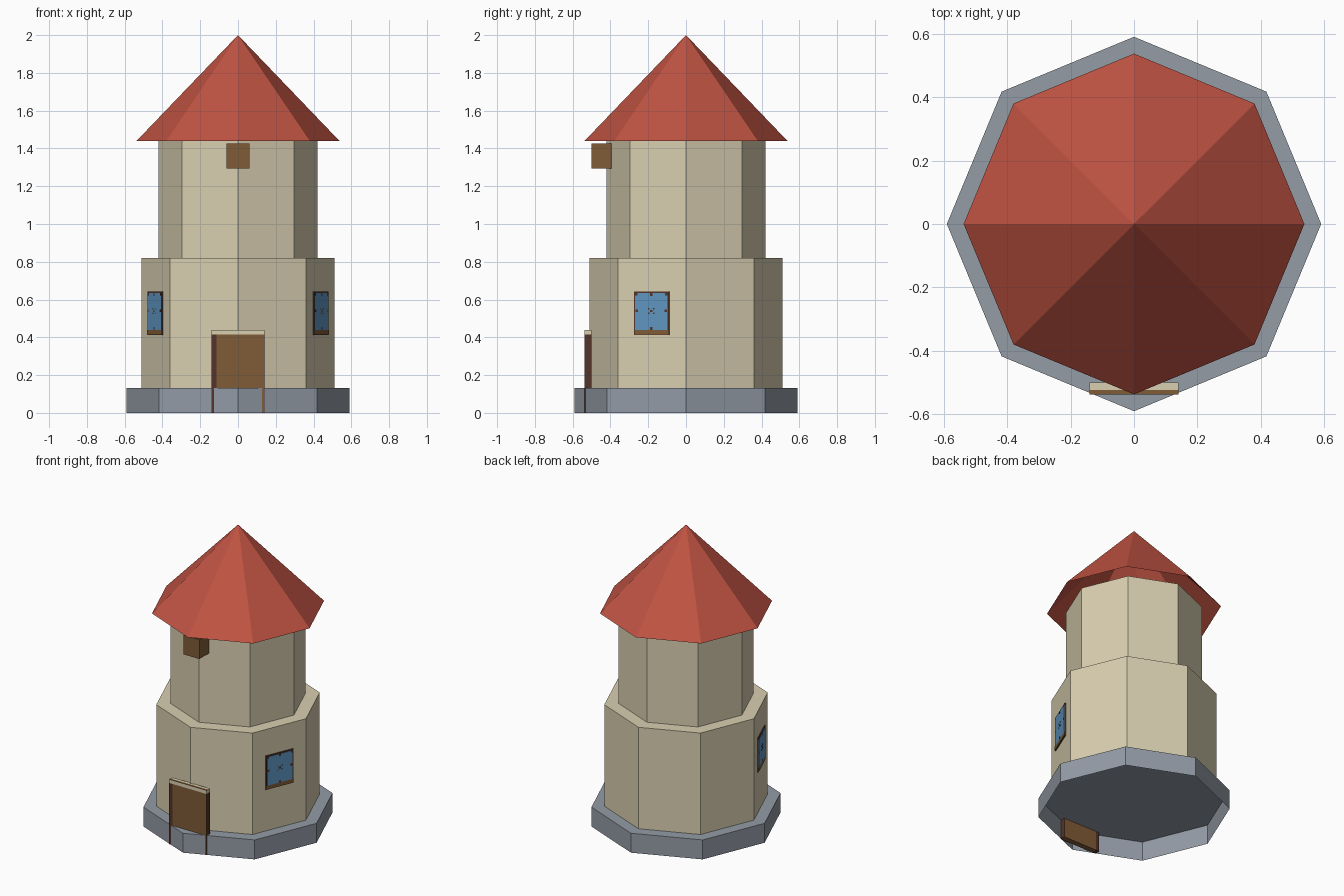
import bpy, bmesh, math
from mathutils import Matrix, Vector

if "Cube" in bpy.data.objects:
    bpy.data.objects.remove(bpy.data.objects["Cube"])


def material(name, rgb):
    m = bpy.data.materials.new(name)
    lin = [c / 12.92 if c <= 0.04045 else ((c + 0.055) / 1.055) ** 2.4 for c in rgb]
    m.diffuse_color = (*lin, 1)
    m.use_nodes = True
    m.node_tree.nodes["Principled BSDF"].inputs["Base Color"].default_value = m.diffuse_color
    return m


CREAM = material("cream plaster", (0.85, 0.81, 0.69))
RED = material("red roof", (0.75, 0.325, 0.26))
GREY = material("grey stone", (0.58, 0.61, 0.65))
BROWN = material("brown wood", (0.50, 0.36, 0.215))
DARK = material("dark brown wood", (0.33, 0.20, 0.16))
BLUE = material("blue glass", (0.37, 0.59, 0.76))


def finish(name, bm, *mats):
    me = bpy.data.meshes.new(name)
    bm.to_mesh(me)
    bm.free()
    for m in mats:
        me.materials.append(m)
    ob = bpy.data.objects.new(name, me)
    bpy.context.collection.objects.link(ob)
    return ob


def octagon(name, r, z0, z1, mat, tip=False):
    """Eight-sided shell, open underneath, with a corner on each axis."""
    bm = bmesh.new()
    pts = [(r * math.cos(i * math.pi / 4), r * math.sin(i * math.pi / 4)) for i in range(8)]
    low = [bm.verts.new((x, y, z0)) for x, y in pts]
    if tip:
        top = bm.verts.new((0, 0, z1))
        for i in range(8):
            bm.faces.new((low[i], low[(i + 1) % 8], top))
    else:
        high = [bm.verts.new((x, y, z1)) for x, y in pts]
        for i in range(8):
            j = (i + 1) % 8
            bm.faces.new((low[i], low[j], high[j], high[i]))
        bm.faces.new(high)
    return finish(name, bm, mat)


def box(name, lo, hi, mat, matrix=None):
    bm = bmesh.new()
    bmesh.ops.create_cube(bm, size=1)
    lo, hi = Vector(lo), Vector(hi)
    for v in bm.verts:
        v.co = (lo + hi) / 2 + Vector(a * b for a, b in zip(v.co, hi - lo))
    if matrix:
        bm.transform(matrix)
    return finish(name, bm, mat)


# Tower shells
octagon("stone_base", 0.59, 0, 0.132, GREY)
octagon("lower_wall", 0.51, 0.132, 0.82, CREAM)
octagon("upper_wall", 0.42, 0.82, 1.44, CREAM)
octagon("roof", 0.537, 1.44, 2.0, RED, tip=True)

# Door with dark left jamb, dark right edge and plaster lintel
box("door", (-0.115, -0.537, 0), (0.138, -0.50, 0.415), BROWN)
box("door_left_jamb", (-0.14, -0.537, 0), (-0.115, -0.50, 0.415), DARK)
box("door_right_edge", (0.138, -0.535, 0), (0.14, -0.50, 0.415), DARK)
box("door_lintel", (-0.14, -0.537, 0.415), (0.14, -0.50, 0.438), CREAM)
box("lintel_trim", (-0.14, -0.537, 0.438), (0.14, -0.523, 0.44), BROWN)

# Beam end under the roof
box("roof_beam", (-0.06, -0.50, 1.295), (0.06, -0.39, 1.425), BROWN)

# Windows on the two front side walls (local x runs outward, y along the wall)
WALL = 0.51 * math.cos(math.pi / 8)
for side, deg in (("right", -22.5), ("left", 202.5)):
    rot = Matrix.Rotation(math.radians(deg), 4, 'Z')

    def plate(part, y0, y1, z0, z1, depth, mat):
        box(f"{side}_window_{part}", (WALL - 0.002, y0, z0), (WALL + depth, y1, z1), mat, rot)

    plate("frame", -0.1, 0.1, 0.413, 0.642, 0.007, DARK)
    plate("glass", -0.092, 0.092, 0.44, 0.634, 0.009, BLUE)
    plate("sill", -0.098, 0.098, 0.415, 0.44, 0.009, BROWN)
    # Small dark star in the middle and ticks at the edges
    for n, (y, z, s) in enumerate([(0, 0.54, 0.006), (-0.014, 0.552, 0.004), (0.014, 0.552, 0.004),
                                   (-0.014, 0.528, 0.004), (0.014, 0.528, 0.004),
                                   (-0.084, 0.54, 0.007), (0.084, 0.54, 0.007),
                                   (0, 0.627, 0.007), (0, 0.447, 0.007),
                                   (-0.086, 0.628, 0.006), (0.086, 0.628, 0.006)]):
        plate(f"mark_{n}", y - s, y + s, z - s, z + s, 0.01, DARK)
